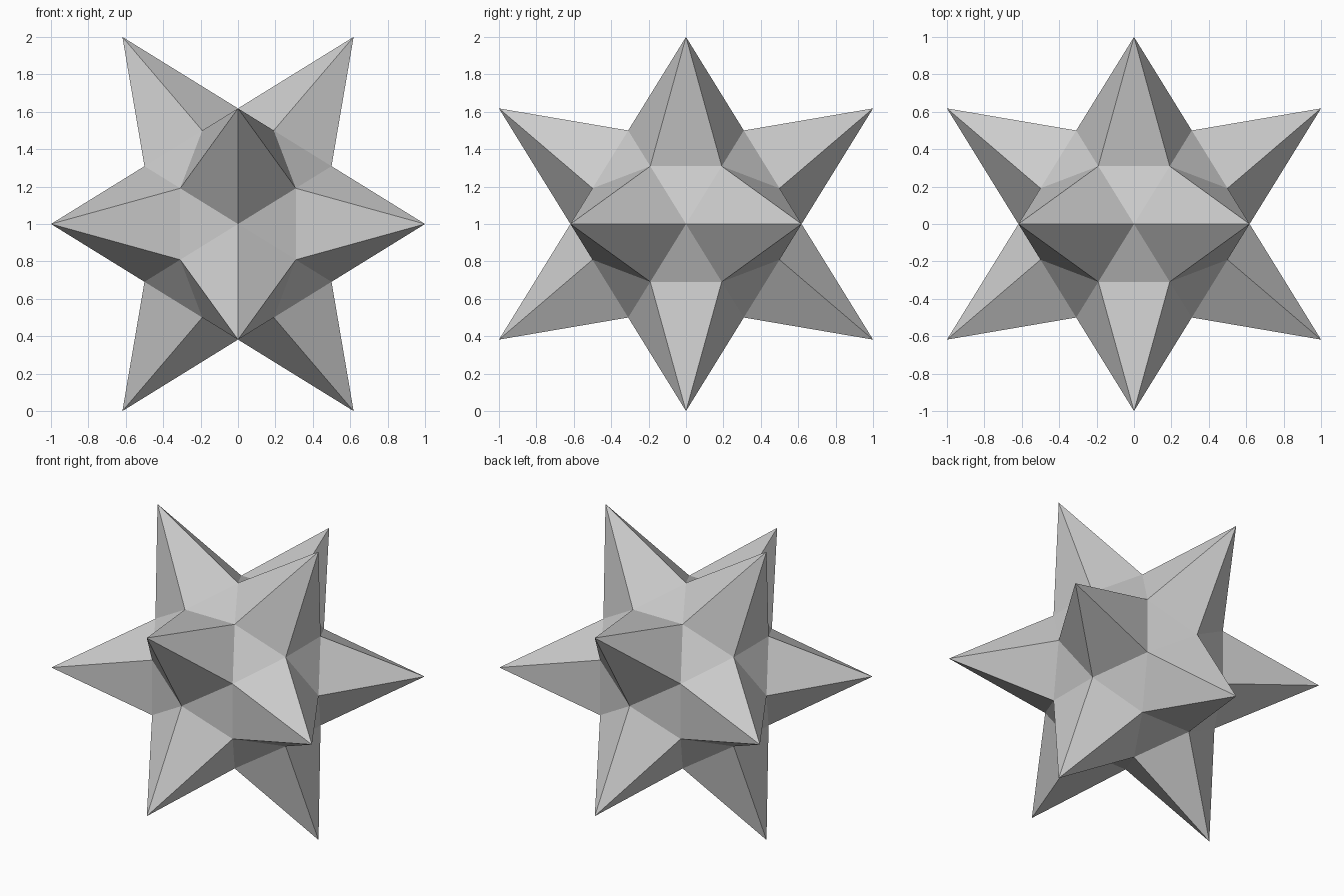
import bpy, bmesh
from math import radians, sqrt
from itertools import product
from mathutils import Vector

if "Cube" in bpy.data.objects:
    bpy.data.objects.remove(bpy.data.objects["Cube"])

PHI = (1 + sqrt(5)) / 2
TIP_RADIUS = sqrt(1 + 1 / PHI ** 2)

# Core: icosidodecahedron corners (12 pentagons, 20 triangles)
corners = set()
for sx, sy, sz in product((-1, 1), repeat=3):
    a, b, c = sx * 0.5, sy * 0.5 / PHI ** 2, sz * 0.5 / PHI
    corners |= {(a, b, c), (c, a, b), (b, c, a)}
for s in (-1, 1):
    r = s / PHI
    corners |= {(r, 0, 0), (0, r, 0), (0, 0, r)}

bm = bmesh.new()
for co in sorted(corners):
    bm.verts.new(co)
bmesh.ops.convex_hull(bm, input=bm.verts[:])
bmesh.ops.dissolve_limit(bm, angle_limit=radians(2), verts=bm.verts[:], edges=bm.edges[:])

# Spikes: raise every pentagon into a five-sided pyramid
pentagons = [f for f in bm.faces if len(f.verts) == 5]
for v in bmesh.ops.poke(bm, faces=pentagons)["verts"]:
    v.co = v.co.normalized() * TIP_RADIUS
bmesh.ops.recalc_face_normals(bm, faces=bm.faces[:])
bmesh.ops.translate(bm, verts=bm.verts[:], vec=Vector((0, 0, 1)))

mesh = bpy.data.meshes.new("spiked_star")
bm.to_mesh(mesh)
bm.free()
bpy.context.collection.objects.link(bpy.data.objects.new("spiked_star", mesh))
